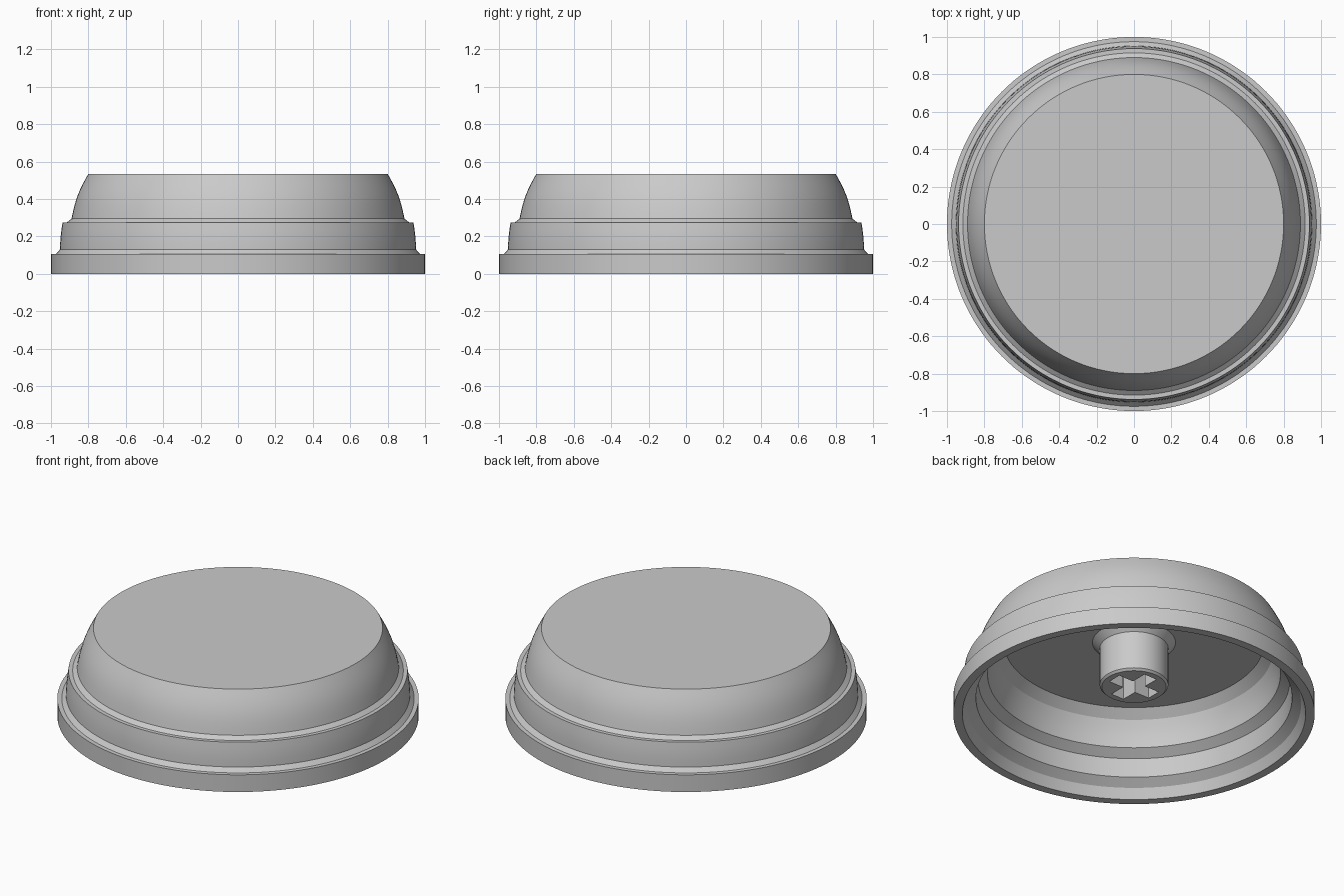
import bpy, bmesh, math
from mathutils import Matrix, Vector

if "Cube" in bpy.data.objects:
    bpy.data.objects.remove(bpy.data.objects["Cube"])

grey = bpy.data.materials.new("light grey plastic")
grey.use_nodes = True
colour = (0.59, 0.59, 0.59, 1)
grey.diffuse_color = colour
grey.node_tree.nodes["Principled BSDF"].inputs["Base Color"].default_value = colour


def bowed(p, q, bulge, steps=8):
    """Points from p to q, pushed sideways by up to bulge."""
    p, q = Vector(p), Vector(q)
    side = Vector((q.y - p.y, p.x - q.x)).normalized()
    return [tuple(p.lerp(q, i / steps) + side * bulge * math.sin(math.pi * i / steps))
            for i in range(steps + 1)]


def lathe(name, profile, segments=144):
    """Spin an (r, z) profile about the z axis into a solid."""
    bm = bmesh.new()
    verts = [bm.verts.new((r, 0, z)) for r, z in profile]
    edges = [bm.edges.new(pair) for pair in zip(verts, verts[1:])]
    bmesh.ops.spin(bm, geom=verts + edges, cent=(0, 0, 0), axis=(0, 0, 1),
                   angle=math.tau, steps=segments, use_merge=False)
    bmesh.ops.remove_doubles(bm, verts=bm.verts, dist=1e-5)
    bmesh.ops.recalc_face_normals(bm, faces=bm.faces)
    mesh = bpy.data.meshes.new(name)
    bm.to_mesh(mesh)
    bm.free()
    mesh.materials.append(grey)
    obj = bpy.data.objects.new(name, mesh)
    bpy.context.collection.objects.link(obj)
    return obj


def activate(obj):
    bpy.ops.object.select_all(action='DESELECT')
    obj.select_set(True)
    bpy.context.view_layer.objects.active = obj


def cut_slot(target, size, centre):
    """Cut a box out of the target."""
    bm = bmesh.new()
    bmesh.ops.create_cube(bm, size=1, matrix=Matrix.Translation(centre)
                          @ Matrix.Diagonal((*size, 1)))
    mesh = bpy.data.meshes.new("slot_cutter")
    bm.to_mesh(mesh)
    bm.free()
    mesh.materials.append(grey)
    cutter = bpy.data.objects.new("slot_cutter", mesh)
    cutter.hide_render = True
    bpy.context.collection.objects.link(cutter)
    mod = target.modifiers.new("slot", 'BOOLEAN')
    mod.operation, mod.solver, mod.object = 'DIFFERENCE', 'EXACT', cutter
    activate(target)
    bpy.ops.object.modifier_apply(modifier=mod.name)
    bpy.data.objects.remove(cutter)


# Stepped hollow cap: outer side from top to rim, then the inside back up
outer = [(0, 0.535)]
outer += bowed((0.80, 0.535), (0.89, 0.295), -0.013)
outer += [(0.915, 0.275)]
outer += bowed((0.938, 0.275), (0.952, 0.13), -0.003, 4)
outer += [(0.975, 0.105), (1, 0.105), (1, 0)]
inner = [(0.95, 0), (0.925, 0.06), (0.875, 0.10), (0.862, 0.21)]
inner += bowed((0.81, 0.25), (0.77, 0.405), 0.006)
inner += [(0.72, 0.455), (0, 0.455)]
cap = lathe("cap_shell", outer + inner)

# Stem under the cap, with a conical collar against the ceiling
radius, collar, ceiling, foot, bevel = 0.19, 0.045, 0.46, 0.172, 0.012
stem = lathe("stem", [(0, ceiling), (radius + collar, ceiling),
                      (radius, ceiling - collar), (radius, foot + bevel),
                      (radius - bevel, foot), (0, foot)], 72)

# Cross-shaped socket
length, width, depth = 0.284, 0.086, 0.52
for size in ((length, width, depth), (width, length, depth)):
    cut_slot(stem, size, (0, 0, foot))

for obj in (cap, stem):
    activate(obj)
    bpy.ops.object.shade_smooth_by_angle(angle=math.radians(15))
